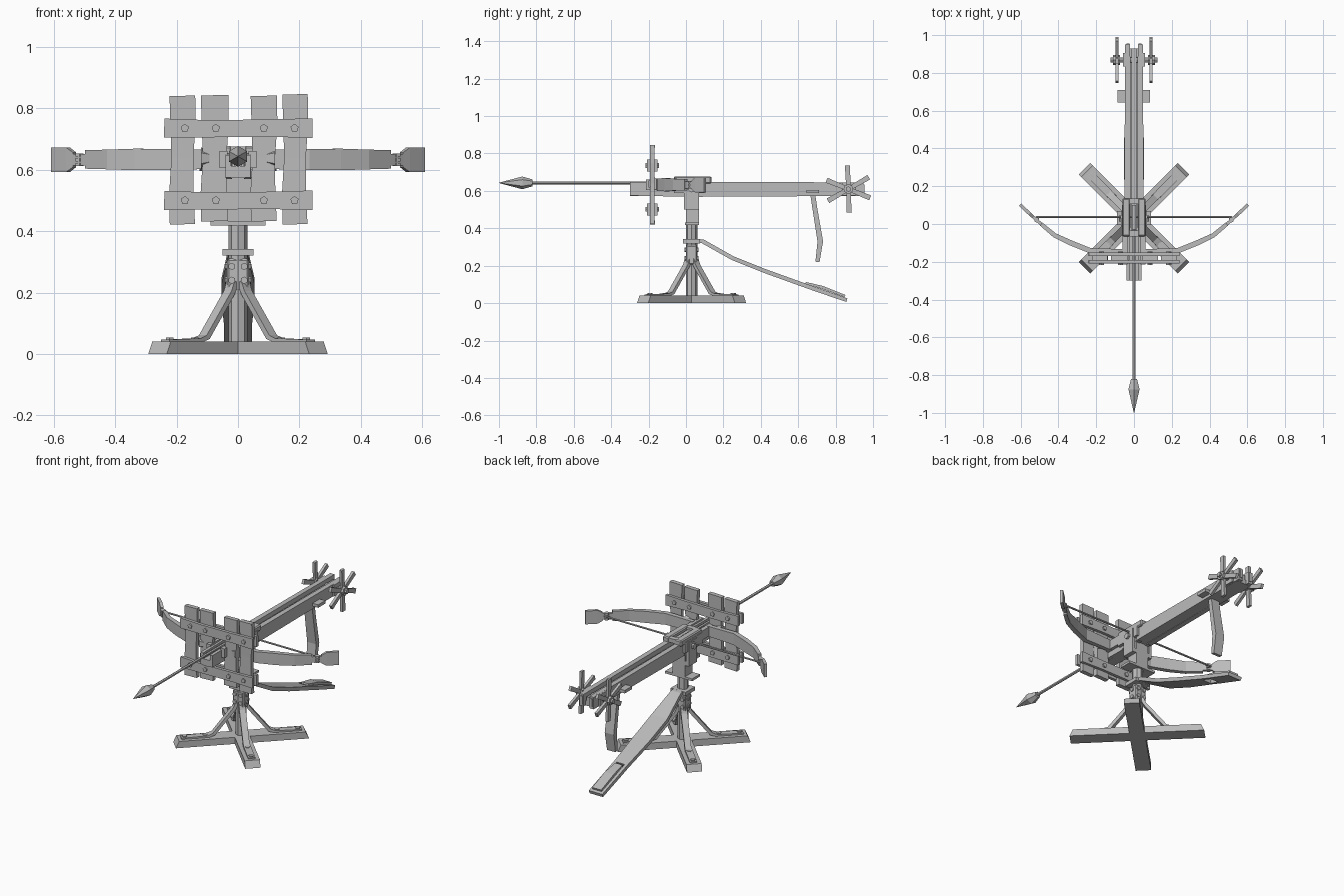
import bpy, bmesh, math
from mathutils import Vector, Matrix

mat = bpy.data.materials.new("weathered grey")
mat.diffuse_color = (0.5, 0.5, 0.5, 1)
X, Y, Z = Vector((1, 0, 0)), Vector((0, 1, 0)), Vector((0, 0, 1))


def finish(name, bm):
    bmesh.ops.recalc_face_normals(bm, faces=bm.faces)
    me = bpy.data.meshes.new(name)
    bm.to_mesh(me)
    bm.free()
    me.materials.append(mat)
    ob = bpy.data.objects.new(name, me)
    bpy.context.collection.objects.link(ob)
    return ob


def box(name, x0, x1, y0, y1, z0, z1, bevel=0.0):
    bm = bmesh.new()
    m = Matrix.Translation(((x0 + x1) / 2, (y0 + y1) / 2, (z0 + z1) / 2)) @ \
        Matrix.Diagonal((x1 - x0, y1 - y0, z1 - z0, 1))
    bmesh.ops.create_cube(bm, size=1, matrix=m)
    if bevel:
        bmesh.ops.bevel(bm, geom=bm.edges[:], offset=bevel, segments=1, affect='EDGES')
    return finish(name, bm)


def rod(name, a, b, r0, r1=None, sides=6):
    a, b = Vector(a), Vector(b)
    d = b - a
    bm = bmesh.new()
    m = Matrix.Translation((a + b) / 2) @ d.to_track_quat('Z', 'Y').to_matrix().to_4x4()
    bmesh.ops.create_cone(bm, cap_ends=True, segments=sides, radius1=r0,
                          radius2=r0 if r1 is None else r1, depth=d.length, matrix=m)
    return finish(name, bm)


def ribbon(name, pts, U, V, W, o=(0, 0, 0)):
    """Rectangular bar along pts (u, v, half width, half thickness)."""
    bm = bmesh.new()
    o = Vector(o)
    P = [o + U * p[0] + V * p[1] for p in pts]
    rings = []
    for i, p in enumerate(pts):
        t = (P[min(i + 1, len(P) - 1)] - P[max(i - 1, 0)]).normalized()
        n = t.cross(W).normalized()
        rings.append([bm.verts.new(P[i] + W * (s * p[2]) + n * (k * p[3]))
                      for s, k in ((-1, -1), (1, -1), (1, 1), (-1, 1))])
    for a, b in zip(rings, rings[1:]):
        for k in range(4):
            bm.faces.new((a[k], a[(k + 1) % 4], b[(k + 1) % 4], b[k]))
    bm.faces.new(rings[0])
    bm.faces.new(rings[-1])
    return finish(name, bm)


C = Vector((0, 0.03, 0))

# Crossed base planks with tapered ends
for i in range(2):
    D = Vector((1, 1 - 2 * i, 0)).normalized()
    T = Z.cross(D)
    bm = bmesh.new()
    bmesh.ops.create_cube(bm, size=1, matrix=Matrix.Translation(C + Z * 0.02) @
                          Matrix.Rotation(math.radians(45 - 90 * i), 4, 'Z') @
                          Matrix.Diagonal((0.74, 0.085, 0.04, 1)))
    for v in bm.verts:
        if v.co.z > 0.03:
            v.co -= D * 0.018 * (1 if (v.co - C).dot(D) > 0 else -1)
    finish("base_plank", bm)
    # Braces with bolted feet
    for s in (-1, 1):
        ribbon("brace", [(0.025, 0.235, 0.018, 0.009), (0.04, 0.2, 0.018, 0.009),
                         (0.155, 0.055, 0.018, 0.009), (0.19, 0.044, 0.02, 0.007),
                         (0.335, 0.042, 0.02, 0.005)], D * s, Z, T, C)
        for r in (0.2, 0.315):
            p = C + D * (s * r)
            rod("foot_bolt", p + Z * 0.04, p + Z * 0.054, 0.014)

# Post and collar
rod("post", (0, 0.03, 0.03), (0, 0.03, 0.43), 0.031, sides=8)
box("collar", -0.036, 0.036, 0.0, 0.06, 0.205, 0.31, 0.006)
for s in (-1, 1):
    for z in (0.24, 0.285):
        for x in (-0.02, 0.02):
            rod("collar_bolt", (x, 0.03 + s * 0.025, z), (x, 0.03 + s * 0.037, z), 0.012)
        rod("collar_bolt", (s * 0.03, 0.03, z), (s * 0.042, 0.03, z), 0.012)

# Foot board on the post, with a slot near its end and a pad
box("board_ring", -0.05, 0.05, -0.015, 0.075, 0.32, 0.342)
ribbon("foot_board", [(0.05, 0.333, 0.03, 0.011), (0.09, 0.33, 0.032, 0.011),
                      (0.25, 0.24, 0.053, 0.011), (0.42, 0.172, 0.053, 0.011),
                      (0.62, 0.1, 0.045, 0.011)], Y, Z, X)
for s in (-1, 1):
    ribbon("board_side", [(0.62, 0.1, 0.009, 0.011), (0.69, 0.075, 0.009, 0.011)],
           Y, Z, X, (s * 0.036, 0, 0))
ribbon("board_end", [(0.69, 0.075, 0.045, 0.011), (0.86, 0.016, 0.045, 0.01)], Y, Z, X)
ribbon("board_pad", [(0.64, 0.108, 0.024, 0.005), (0.73, 0.084, 0.03, 0.008),
                     (0.85, 0.038, 0.03, 0.006)], Y, Z, X)

# Swivel head and fork
box("swivel_plate", -0.09, 0.09, -0.005, 0.07, 0.418, 0.432)
box("swivel_block", -0.042, 0.042, 0.0, 0.07, 0.43, 0.575)
box("fork_base", -0.068, 0.068, -0.01, 0.07, 0.5, 0.525)
for s in (-1, 1):
    a, b = sorted((s * 0.05, s * 0.068))
    box("fork_arm", a, b, -0.01, 0.07, 0.51, 0.645)
    rod("pivot_bolt", (s * 0.06, 0.03, 0.61), (s * 0.08, 0.03, 0.61), 0.018)

# Stock: floor, rails and centre strip
box("stock_floor", -0.045, 0.045, -0.05, 0.93, 0.572, 0.6)
box("stock_nose", -0.022, 0.022, -0.3, -0.04, 0.572, 0.612)
box("centre_strip", -0.013, 0.013, -0.05, 0.93, 0.6, 0.625)
for s in (-1, 1):
    ribbon("stock_rail", [(0.08, 0, 0.04, 0.016), (0.95, 0, 0.036, 0.014)], Y, X, Z,
           (s * 0.034, 0, 0.609))
    ribbon("nose_rail", [(-0.3, 0, 0.036, 0.009), (0.09, 0, 0.044, 0.012)], Y, X, Z,
           (s * 0.031, 0, 0.611))

# Top housing with a long slot
for s in (-1, 1):
    a, b = sorted((s * 0.02, s * 0.062))
    box("housing_side", a, b, -0.065, 0.135, 0.64, 0.677, 0.006)
    a, b = sorted((s * 0.045, s * 0.064))
    box("housing_cheek", a, b, -0.065, 0.1, 0.59, 0.655)
for y0, y1 in ((-0.065, -0.035), (0.105, 0.135)):
    box("housing_end", -0.024, 0.024, y0, y1, 0.65, 0.675)
box("latch", -0.01, 0.01, -0.03, 0.1, 0.64, 0.665)

# Front shield: four uprights between bolted cross planks
for x0, x1, z0, z1 in ((-0.222, -0.14, 0.422, 0.84), (-0.12, -0.032, 0.432, 0.842),
                       (0.042, 0.126, 0.432, 0.84), (0.145, 0.226, 0.422, 0.845)):
    xm, h = (x0 + x1) / 2, (x1 - x0) / 2
    ribbon("shield_upright", [(xm, z0, 0.013, h), (xm - 0.003, 0.53, 0.012, h * 0.96),
                              (xm, 0.64, 0.011, h * 0.87), (xm + 0.002, 0.75, 0.012, h),
                              (xm, z1, 0.013, h * 1.02)], X, Z, Y, (0, -0.18, 0))
for z in (0.735, 0.5):
    for y in (-0.2, -0.161):
        ribbon("shield_cross_plank", [(-0.24, z, 0.009, 0.031), (-0.1, z - 0.002, 0.009, 0.028),
                                      (0.1, z, 0.009, 0.028), (0.242, z, 0.009, 0.032)],
               X, Z, Y, (0, y, 0))
    for x in (-0.173, -0.072, 0.084, 0.184):
        rod("shield_bolt", (x, -0.216, z), (x, -0.145, z), 0.014, sides=5)

# Bow arms, tips and inner wedges
for s in (-1, 1):
    S = X * s
    ribbon("bow_arm", [(0.05, -0.145, 0.03, 0.012), (0.23, -0.142, 0.034, 0.014),
                       (0.33, -0.102, 0.035, 0.014), (0.42, -0.06, 0.032, 0.012),
                       (0.492, 0.0, 0.03, 0.01)], S, Y, Z, (0, 0, 0.633))
    ribbon("bow_neck", [(0.485, -0.006, 0.018, 0.008), (0.55, 0.052, 0.018, 0.008)],
           S, Y, Z, (0, 0, 0.632))
    ribbon("bow_tip", [(0.532, 0.036, 0.024, 0.008), (0.553, 0.055, 0.04, 0.009),
                       (0.603, 0.102, 0.04, 0.008)], S, Y, Z, (0, 0, 0.632))
    for dz in (-0.015, 0, 0.015):
        rod("string_wrap", (s * 0.515, 0.022, 0.627 + dz), (s * 0.515, 0.022, 0.637 + dz), 0.015)
    rod("inner_wedge", (s * 0.12, -0.17, 0.637), (s * 0.055, -0.17, 0.637), 0.035, 0.01)
    # Nose braces tying the shield to the stock
    a, b = sorted((s * 0.034, s * 0.06))
    box("shield_bracket", a, b, -0.215, -0.06, 0.605, 0.66)
rod("bow_string", (-0.52, 0.036, 0.635), (0.52, 0.036, 0.635), 0.006)

# Bolt
rod("bolt_shaft", (0, 0.03, 0.643), (0, -0.84, 0.643), 0.0085)
rod("bolt_head_socket", (0, -0.82, 0.643), (0, -0.875, 0.643), 0.018, 0.034)
rod("bolt_head", (0, -0.875, 0.643), (0, -1.0, 0.643), 0.034, 0.001)

# Windlass: axle, cheek plates and spoked wheels
W = Vector((0, 0.868, 0.61))
rod("windlass_axle", W - X * 0.125, W + X * 0.125, 0.014, sides=8)
for s in (-1, 1):
    a, b = sorted((s * 0.04, s * 0.058))
    box("windlass_cheek", a, b, 0.835, 0.905, 0.575, 0.645)
    rod("wheel_hub", W + X * s * 0.074, W + X * s * 0.112, 0.026, sides=8)
    for deg in (92, 30, -22):
        d = Y * math.cos(math.radians(deg)) + Z * math.sin(math.radians(deg))
        ribbon("wheel_spoke", [(-0.126, 0, 0.008, 0.014), (0, 0, 0.008, 0.011),
                               (0.126, 0, 0.008, 0.014)], d, X.cross(d), X, W + X * s * 0.09)
    box("rear_lug", min(s * 0.024, s * 0.04), max(s * 0.024, s * 0.04), 0.9, 0.955, 0.585, 0.635)

# Trigger lever and its cross bar
box("lever_bar", -0.088, 0.086, 0.643, 0.71, 0.588, 0.606)
ribbon("trigger_lever", [(0.675, 0.6, 0.028, 0.013), (0.69, 0.5, 0.028, 0.013),
                         (0.718, 0.33, 0.03, 0.015), (0.703, 0.22, 0.028, 0.011)], Y, Z, X)
